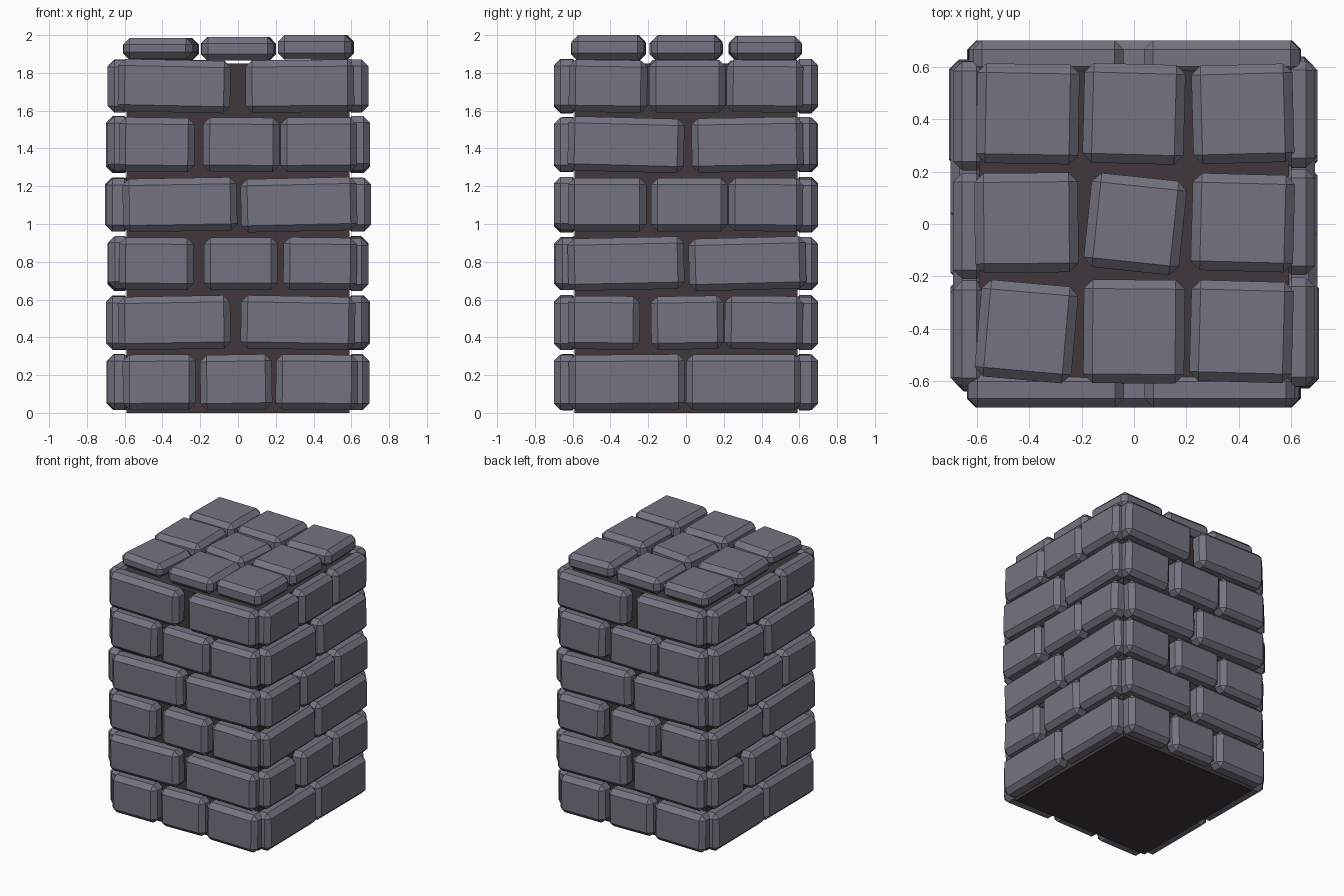
import bpy, bmesh, math
from mathutils import Matrix, Vector


def material(name, rgb):
    m = bpy.data.materials.new(name)
    m.diffuse_color = (*rgb, 1)
    return m


STONE = material("grey stone", (0.175, 0.175, 0.225))
MORTAR = material("dark mortar", (0.053, 0.039, 0.044))


def block(name, size, matrix, mat, bevel=0.035):
    """Flat-shaded box with a single chamfer on every edge."""
    bm = bmesh.new()
    bmesh.ops.create_cube(bm, size=1, matrix=Matrix.Diagonal((*size, 1)))
    if bevel:
        bmesh.ops.bevel(bm, geom=bm.edges[:], offset=bevel, segments=1,
                        profile=0.5, affect='EDGES')
    bm.transform(matrix)
    me = bpy.data.meshes.new(name)
    bm.to_mesh(me)
    bm.free()
    me.materials.append(mat)
    ob = bpy.data.objects.new(name, me)
    bpy.context.collection.objects.link(ob)


# Mortar core
block("mortar_core", (1.18, 1.18, 1.85), Matrix.Translation((0, 0, 0.925)), MORTAR, 0)

# Courses: bottom and top height
COURSES = [(0.015, 0.31), (0.335, 0.62), (0.65, 0.93),
           (0.96, 1.245), (1.275, 1.565), (1.59, 1.87)]

# Bricks of each course: (left, right, tilt in degrees, outer face distance)
FRONT = [
    [(-0.61, -0.225, 0.3, 0.70), (-0.20, 0.18, 1, 0.69), (0.20, 0.635, -0.5, 0.70)],
    [(-0.635, -0.04, 1, 0.70), (0.015, 0.62, -1, 0.70)],
    [(-0.63, -0.235, -0.5, 0.70), (-0.18, 0.21, 0, 0.70), (0.24, 0.63, -0.7, 0.69)],
    [(-0.61, -0.005, 1, 0.70), (0.015, 0.63, 1.3, 0.70)],
    [(-0.63, -0.23, -0.8, 0.69), (-0.185, 0.22, -0.5, 0.70), (0.225, 0.63, 0.3, 0.70)],
    [(-0.635, -0.04, -1.2, 0.70), (0.04, 0.615, 0.5, 0.70)],
]
SIDE = [
    [(-0.62, -0.005, 0.5, 0.695), (0.0, 0.61, 0, 0.69)],
    [(-0.625, -0.245, -0.5, 0.69), (-0.185, 0.20, 1, 0.70), (0.205, 0.62, -0.5, 0.70)],
    [(-0.625, -0.01, 1.2, 0.69), (0.015, 0.635, 1.5, 0.685)],
    [(-0.625, -0.21, 0, 0.705), (-0.185, 0.22, 0, 0.70), (0.225, 0.62, -0.5, 0.70)],
    [(-0.625, -0.01, -1.5, 0.70), (0.03, 0.62, 1, 0.69)],
    [(-0.62, -0.205, -0.8, 0.69), (-0.195, 0.21, 0, 0.69), (0.215, 0.62, -0.5, 0.69)],
]

# Four brick walls, opposite walls share one layout
for k, (wall, layout) in enumerate([("front", FRONT), ("right", SIDE),
                                    ("back", FRONT), ("left", SIDE)]):
    turn = Matrix.Rotation(k * math.pi / 2, 4, 'Z')
    for r, ((z0, z1), row) in enumerate(zip(COURSES, layout)):
        for i, (a, b, tilt, out) in enumerate(row):
            place = Matrix.Translation(((a + b) / 2, -(out + 0.565) / 2, (z0 + z1) / 2))
            roll = Matrix.Rotation(math.radians(-tilt), 4, 'Y')
            block(f"{wall}_brick_{r}_{i}", (b - a, out - 0.565, z1 - z0 - 0.003),
                  turn @ place @ roll, STONE)

# Top paving: x, y, width, depth, bottom, top, turn in degrees
SLABS = [
    (-0.41, -0.41, 0.37, 0.37, 1.875, 1.985, -5), (0.0, -0.41, 0.385, 0.395, 1.865, 1.99, -0.5),
    (0.41, -0.41, 0.39, 0.385, 1.87, 2.0, -1.5),
    (-0.41, 0.005, 0.395, 0.38, 1.87, 1.985, 0.5), (0.005, 0.0, 0.365, 0.36, 1.865, 1.99, -6),
    (0.415, 0.005, 0.39, 0.37, 1.87, 2.0, -1.5),
    (-0.405, 0.42, 0.39, 0.38, 1.865, 1.985, -1), (0.0, 0.42, 0.385, 0.38, 1.865, 1.99, -1.5),
    (0.415, 0.42, 0.385, 0.375, 1.87, 1.995, 1.5),
]
for i, (x, y, w, d, z0, z1, ang) in enumerate(SLABS):
    block(f"top_slab_{i}", (w, d, z1 - z0),
          Matrix.Translation((x, y, (z0 + z1) / 2)) @ Matrix.Rotation(math.radians(ang), 4, 'Z'),
          STONE)
